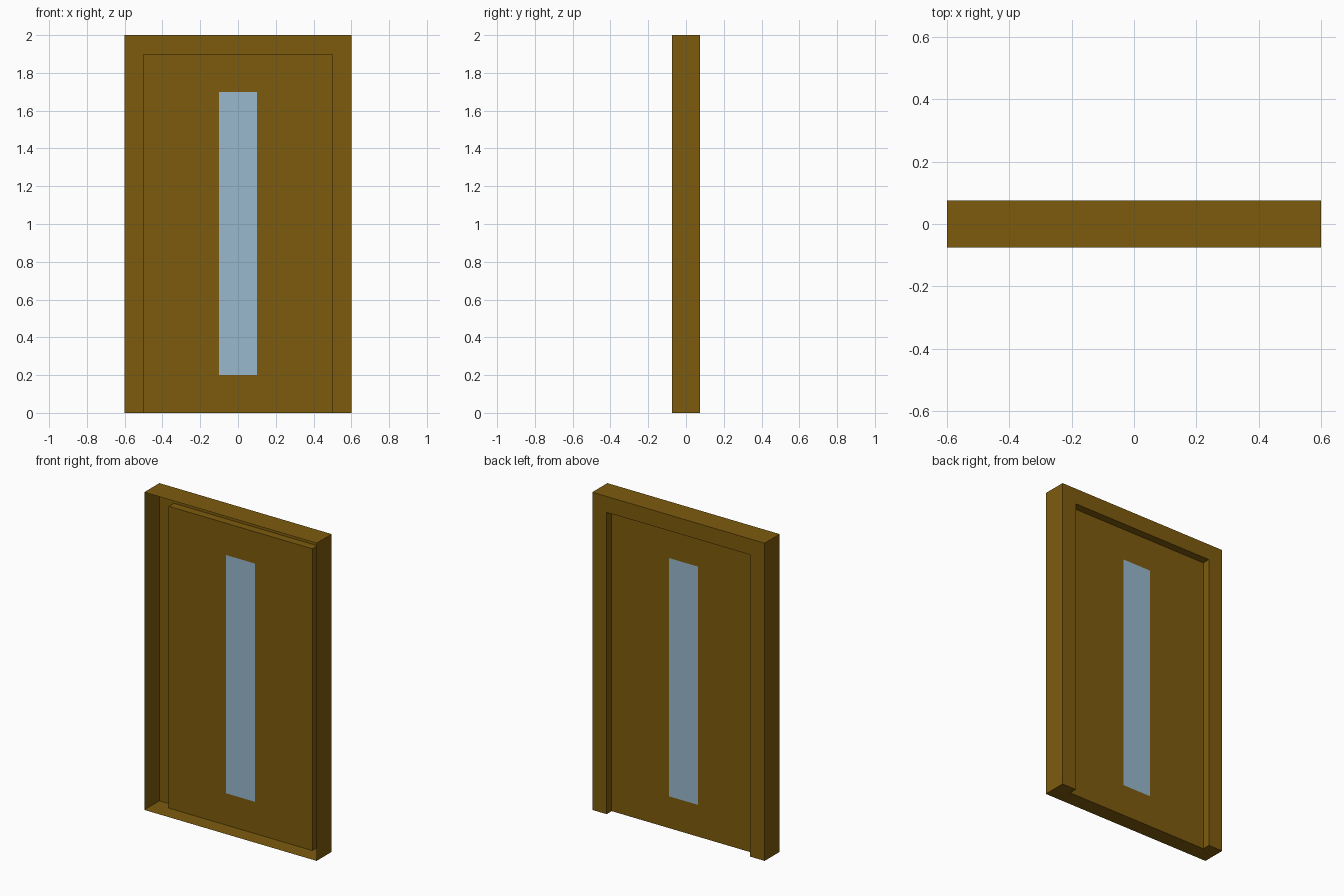
import bpy, bmesh

cube = bpy.data.objects.get("Cube")
if cube:
    bpy.data.objects.remove(cube, do_unlink=True)


def material(name, colour):
    mat = bpy.data.materials.new(name)
    mat.use_nodes = True
    mat.diffuse_color = colour
    mat.node_tree.nodes["Principled BSDF"].inputs["Base Color"].default_value = colour
    return mat


def add_object(name, bm, mats):
    mesh = bpy.data.meshes.new(name)
    bm.to_mesh(mesh)
    bm.free()
    for mat in mats:
        mesh.materials.append(mat)
    obj = bpy.data.objects.new(name, mesh)
    bpy.context.collection.objects.link(obj)
    return obj


wood = material("brown wood", (0.205, 0.105, 0.004, 1))
glass = material("pale blue glass", (0.314, 0.479, 0.610, 1))

FRONT, BACK, PANEL = -0.075, 0.075, 0.025
OUTER, INNER = (0.6, 2.0), (0.5, 1.9)      # half width, height

# Door frame: an open-fronted shell skinned over arch-shaped rings
bm = bmesh.new()
rings = []
for (w, h), y in ((OUTER, FRONT), (OUTER, BACK), (INNER, BACK), (INNER, PANEL)):
    rings.append([bm.verts.new((x, y, z)) for x, z in ((-w, 0), (-w, h), (w, h), (w, 0))])
for a, b in zip(rings, rings[1:]):
    for i in range(3):
        bm.faces.new((a[i], b[i], b[i + 1], a[i + 1]))
# Threshold, notched around the recess
bm.faces.new([r[0] for r in rings] + [r[-1] for r in reversed(rings)])
bmesh.ops.recalc_face_normals(bm, faces=bm.faces)
if sum(f.normal.z for f in bm.faces if f.calc_center_median().z > 1.95) < 0:
    bmesh.ops.reverse_faces(bm, faces=bm.faces)
add_object("door_frame", bm, [wood])

# Door panel: a thin sheet with the window in its middle cell
bm = bmesh.new()
xs, zs = (-0.5, -0.1, 0.1, 0.5), (0, 0.2, 1.7, 1.9)
grid = [[bm.verts.new((x, PANEL, z)) for x in xs] for z in zs]
for row in range(3):
    for col in range(3):
        face = bm.faces.new((grid[row][col], grid[row + 1][col],
                             grid[row + 1][col + 1], grid[row][col + 1]))
        face.material_index = int(row == 1 and col == 1)
add_object("door_panel", bm, [wood, glass])
